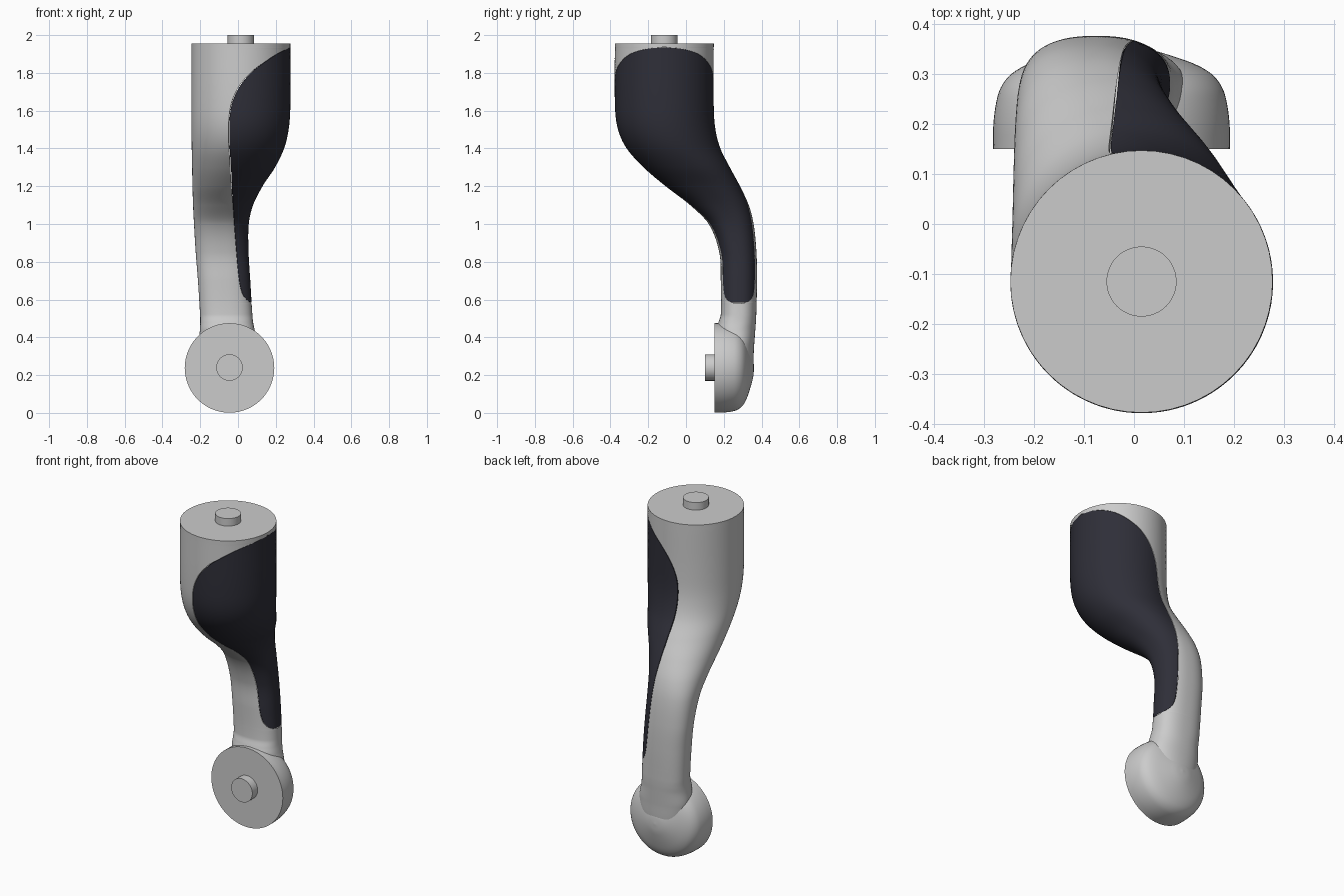
import bpy, bmesh, math
from mathutils import Vector

if "Cube" in bpy.data.objects:
    bpy.data.objects.remove(bpy.data.objects["Cube"])

# Arm cross-sections: z, left x, right x, front y, back y, superellipse power
SECTIONS = [
    (0.14, -0.13, 0.04, 0.20, 0.325, 2.0),
    (0.24, -0.18, 0.09, 0.19, 0.352, 2.1),
    (0.36, -0.205, 0.105, 0.17, 0.361, 2.2),
    (0.44, -0.202, 0.088, 0.16, 0.367, 2.3),
    (0.48, -0.200, 0.080, 0.172, 0.370, 2.4),
    (0.52, -0.201, 0.076, 0.184, 0.372, 2.4),
    (0.70, -0.212, 0.065, 0.184, 0.376, 2.4),
    (0.85, -0.224, 0.056, 0.176, 0.373, 2.4),
    (1.00, -0.233, 0.057, 0.120, 0.358, 2.4),
    (1.10, -0.238, 0.080, 0.022, 0.332, 2.3),
    (1.20, -0.241, 0.130, -0.108, 0.286, 2.2),
    (1.30, -0.243, 0.196, -0.225, 0.232, 2.1),
    (1.40, -0.245, 0.244, -0.314, 0.182, 2.0),
    (1.50, -0.246, 0.268, -0.360, 0.156, 2.0),
    (1.62, -0.247, 0.277, -0.376, 0.147, 2.0),
    (1.955, -0.247, 0.277, -0.377, 0.147, 2.0),
]
# Panel edge seen from the front: z, x
PANEL_EDGE = [(0.578, 0.074), (0.585, 0.064), (0.60, 0.045), (0.63, 0.023), (0.70, 0.006),
              (0.90, -0.013), (1.10, -0.027), (1.30, -0.041), (1.48, -0.050),
              (1.62, -0.040), (1.72, 0.0), (1.80, 0.065), (1.85, 0.13), (1.90, 0.205), (1.935, 0.277)]
# Rounded end disc, revolved about y: y, radius
DISC = [(0.15, 0.237), (0.20, 0.236), (0.245, 0.23), (0.275, 0.22), (0.30, 0.20),
        (0.318, 0.17), (0.333, 0.13), (0.348, 0.08), (0.357, 0.04), (0.36, 0.004)]


def smooth_lookup(table, z):
    """Cubic interpolation of every column of a table at z."""
    n = len(table)
    i = 0
    while i < n - 2 and table[i + 1][0] < z:
        i += 1
    p1, p2 = table[i], table[i + 1]
    p0, p3 = table[max(i - 1, 0)], table[min(i + 2, n - 1)]
    h = p2[0] - p1[0]
    t = min(max((z - p1[0]) / h, 0), 1)
    out = []
    for k in range(1, len(p1)):
        m1 = (p2[k] - p0[k]) / (p2[0] - p0[0]) * h
        m2 = (p3[k] - p1[k]) / (p3[0] - p1[0]) * h
        out.append((2*t**3 - 3*t*t + 1) * p1[k] + (t**3 - 2*t*t + t) * m1
                   + (3*t*t - 2*t**3) * p2[k] + (t**3 - t*t) * m2)
    return out


def grid_object(name, rows, cap_ends=False, closed=False, material=None):
    """Skin rows of points into a smooth surface."""
    bm = bmesh.new()
    vr = [[bm.verts.new(p) for p in row] for row in rows]
    n = len(rows[0])
    for a, b in zip(vr, vr[1:]):
        for j in range(n if closed else n - 1):
            k = (j + 1) % n
            bm.faces.new((a[j], a[k], b[k], b[j]))
    if cap_ends:
        bm.faces.new(vr[0])
        bm.faces.new(vr[-1])
    bmesh.ops.remove_doubles(bm, verts=bm.verts, dist=1e-5)
    bmesh.ops.recalc_face_normals(bm, faces=bm.faces)
    me = bpy.data.meshes.new(name)
    bm.to_mesh(me)
    bm.free()
    ob = bpy.data.objects.new(name, me)
    bpy.context.collection.objects.link(ob)
    if material:
        me.materials.append(material)
    return ob


def half_angle(z):
    """Half the angle that the panel takes up of the section at z."""
    if not PANEL_EDGE[0][0] < z < PANEL_EDGE[-1][0]:
        return 0.0
    l, r, f, b, n = smooth_lookup(SECTIONS, z)
    u = (smooth_lookup(PANEL_EDGE, z)[0] - (l + r) / 2) / ((r - l) / 2)
    u = max(-1, min(1, u))
    return math.acos(math.copysign(abs(u) ** (n / 2), u))


def arc(z, t0, t1, count, groove):
    """Part of the section at z; ends are tucked in to form the groove."""
    l, r, f, b, n = smooth_lookup(SECTIONS, z)
    c = Vector(((l + r) / 2, (f + b) / 2, z))
    pts = []
    for i in range(count + 1):
        t = t0 + (t1 - t0) * i / count
        x, y = math.cos(t), math.sin(t)
        pts.append(c + Vector((math.copysign(abs(x) ** (2 / n), x) * (r - l) / 2,
                               math.copysign(abs(y) ** (2 / n), y) * (b - f) / 2, 0)))
    tuck = [p + (c - p).normalized() * groove for p in (pts[0], pts[-1])]
    return [tuck[0]] + pts + [tuck[1]]


# Arm shell and the dark side panel
z0, z1 = SECTIONS[0][0], SECTIONS[-1][0]
heights = [z0 + (z1 - z0) * i / 360 for i in range(361)]
body_rows, panel_rows = [], []
for z in heights:
    h = half_angle(z)
    body_rows.append(arc(z, h, 2 * math.pi - h, 56, 0.01 if h > 0 else 0))
    if h > 0.03:
        g = h - 0.015
        panel_rows.append(arc(z, -g, g, 36, 0.01))
dark = bpy.data.materials.new("dark_panel")
dark.diffuse_color = (0.028, 0.028, 0.04, 1)
dark.use_nodes = True
dark.node_tree.nodes["Principled BSDF"].inputs["Base Color"].default_value = dark.diffuse_color
parts = [grid_object("arm_body", body_rows, cap_ends=True),
         grid_object("side_panel", panel_rows, material=dark)]

# Rounded end disc
disc_rows = []
for i in range(41):
    y = DISC[0][0] + (DISC[-1][0] - DISC[0][0]) * (1 - (1 - i / 40) ** 2)
    r = smooth_lookup(DISC, y)[0]
    disc_rows.append([(-0.045 + r * math.cos(a), y, 0.238 + r * math.sin(a))
                      for a in (2 * math.pi * j / 72 for j in range(72))])
parts.append(grid_object("end_disc", disc_rows, cap_ends=True, closed=True))

# Connecting pegs
for name, loc, rot in (("top_peg", (0.015, -0.115, 1.97), 0),
                       ("end_peg", (-0.045, 0.135, 0.24), math.pi / 2)):
    bpy.ops.mesh.primitive_cylinder_add(vertices=48, radius=0.07, depth=0.06 if rot == 0 else 0.07,
                                        location=loc, rotation=(rot, 0, 0))
    bpy.context.object.name = name
    parts.append(bpy.context.object)

# Smooth shading with sharp rims
bpy.ops.object.select_all(action='DESELECT')
for ob in parts:
    ob.select_set(True)
bpy.context.view_layer.objects.active = parts[0]
bpy.ops.object.shade_smooth_by_angle(angle=math.radians(40))
